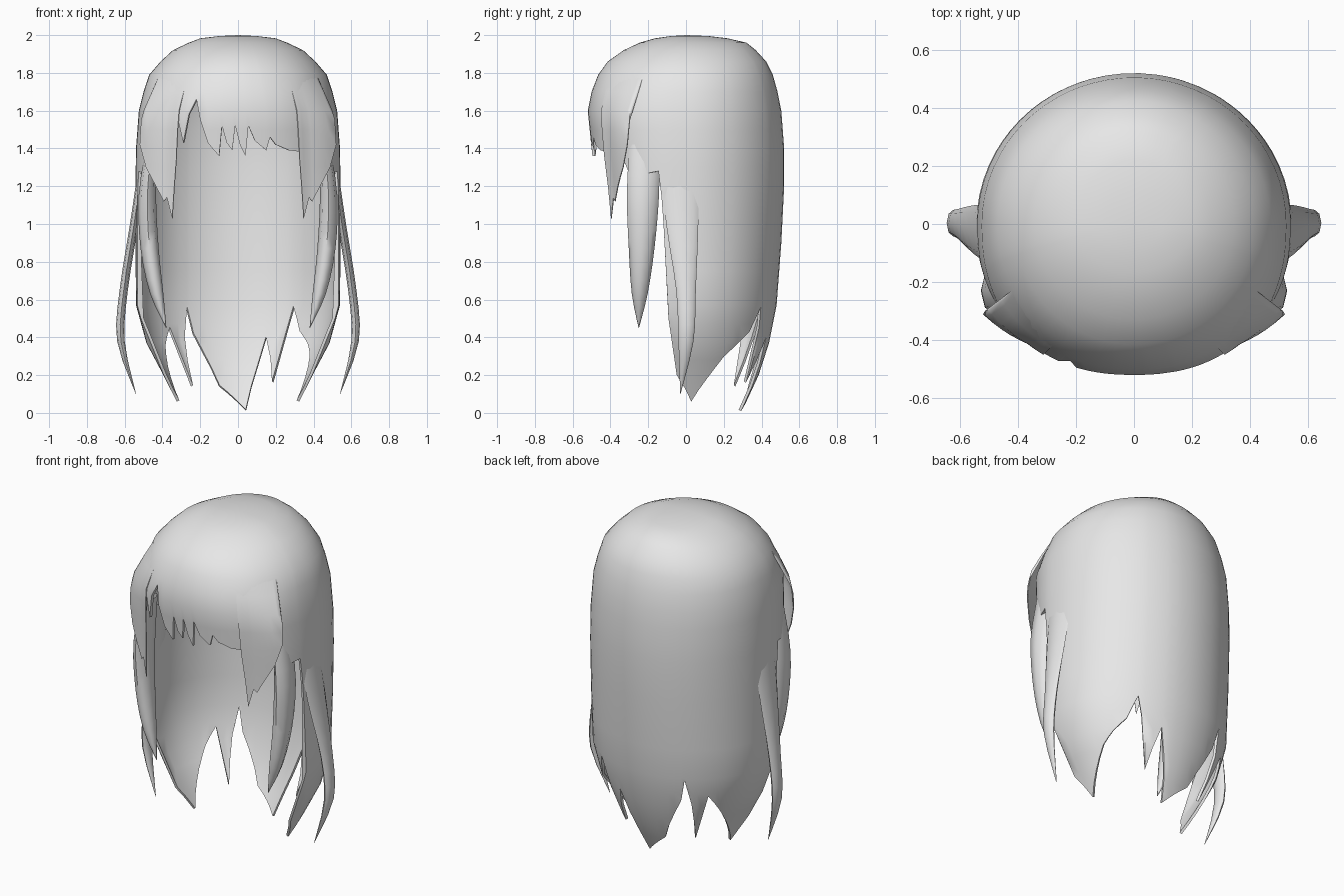
import bpy, bmesh, math
from mathutils import Vector

if "Cube" in bpy.data.objects:
    bpy.data.objects.remove(bpy.data.objects["Cube"])

grey = bpy.data.materials.new("hair grey")
grey.diffuse_color = (0.8, 0.8, 0.8, 1)
grey.use_nodes = True
grey.node_tree.nodes["Principled BSDF"].inputs["Base Color"].default_value = grey.diffuse_color

# Head profile: height, half width, front depth, back depth
PROFILE = [
    (2.0, 0, 0, 0), (1.995, .1, .08, .12), (1.983, .2, .165, .22), (1.96, .26, .245, .32),
    (1.92, .345, .33, .37), (1.86, .41, .415, .425), (1.79, .47, .465, .46), (1.7, .5, .5, .485),
    (1.6, .525, .52, .505), (1.4, .54, .5, .52), (1.2, .543, .48, .52), (.9, .543, .46, .505),
    (.57, .54, .44, .48), (.37, .485, .4, .44), (.2, .395, .35, .385), (.06, .325, .3, .32),
    (0, .3, .28, .29)]
LEVELS = sorted({p[0] for p in PROFILE} | {1.5, 1.3, 1.05, .75, .47, .28, .12}, reverse=True)


def lerp(table, v):
    """Linear lookup in a table sorted by its first column."""
    for a, b in zip(table, table[1:]):
        if min(a[0], b[0]) <= v <= max(a[0], b[0]):
            t = (v - a[0]) / (b[0] - a[0])
            return [m + (n - m) * t for m, n in zip(a[1:], b[1:])]
    return list(table[-1][1:])


def power(z):
    """The front is squarer at the fringe and round at the crown."""
    return .87 + .13 * min(1, max(0, (z - 1.6) / .3))


def at(deg, z, k=1):
    """Point on the head; 0 degrees is the front, 90 the right side."""
    w, f, b = lerp(PROFILE, z)
    s, c = math.sin(math.radians(deg)), math.cos(math.radians(deg))
    p = power(z) if c > 0 else 1
    x = w * math.copysign(abs(s) ** p, s)
    y = -f * c ** p if c > 0 else -b * c
    return Vector((x * k, y * k, z))


def front(x, z):
    """Turn a front position into an angle and height."""
    w = lerp(PROFILE, z)[0]
    a = math.degrees(math.asin(min(1, abs(x) / w) ** (1 / power(z))))
    return (math.copysign(a, x), z)


def finish(name, bm, thick=0):
    bmesh.ops.remove_doubles(bm, verts=bm.verts, dist=.0002)
    bmesh.ops.recalc_face_normals(bm, faces=bm.faces)
    if thick and sum(f.normal.dot(f.calc_center_median() - Vector((0, 0, 1))) for f in bm.faces) < 0:
        bmesh.ops.reverse_faces(bm, faces=bm.faces)
    me = bpy.data.meshes.new(name)
    bm.to_mesh(me)
    bm.free()
    me.materials.append(grey)
    ob = bpy.data.objects.new(name, me)
    bpy.context.collection.objects.link(ob)
    bpy.context.view_layer.objects.active = ob
    ob.select_set(True)
    bpy.ops.object.shade_smooth_by_angle(angle=math.radians(60))
    ob.select_set(False)
    if thick:
        mod = ob.modifiers.new("thickness", 'SOLIDIFY')
        mod.thickness = thick
        mod.offset = -1
        split = ob.modifiers.new("crisp rim", 'EDGE_SPLIT')
        split.split_angle = math.radians(45)
    return ob


def sheet(name, hem, top=2.0, scale=lambda d, z: 1, thick=.015):
    """Hair sheet hanging from the top height down to a jagged hem."""
    cols = []
    for (a, za), (b, zb) in zip(hem, hem[1:]):
        n = max(1, math.ceil(abs(b - a) / 6))
        cols += [(a + (b - a) * i / n, za + (zb - za) * i / n) for i in range(n)]
    cols.append(hem[-1])
    rows = [top] + [z for z in LEVELS if z < top]
    bm = bmesh.new()
    grid = []
    for d, h in cols:
        zs = [max(z, h) for z in rows]
        grid.append([bm.verts.new(at(d, z, scale(d, z))) for z in zs])
    for a, b in zip(grid, grid[1:]):
        for i in range(len(rows) - 1):
            quad, seen = [], set()
            for v in (a[i], a[i + 1], b[i + 1], b[i]):
                key = tuple(round(c, 4) for c in v.co)
                if key not in seen:
                    seen.add(key)
                    quad.append(v)
            if len(quad) > 2:
                bm.faces.new(quad)
    bmesh.ops.delete(bm, geom=[v for v in bm.verts if not v.link_faces], context='VERTS')
    return finish(name, bm, thick)


def lock(name, path, side, n=8):
    """Tapered strand; path rows are x, y, z, half width in x, half width in y."""
    bm = bmesh.new()
    rings = []
    steps = 12
    for i in range(steps + 1):
        u = i / steps * (len(path) - 1)
        j = min(int(u), len(path) - 2)
        p = [path[max(j - 1, 0)], path[j], path[j + 1], path[min(j + 2, len(path) - 1)]]
        t = u - j
        x, y, z, rx, ry = [
            .5 * (2 * b + (c - a) * t + (2 * a - 5 * b + 4 * c - d) * t * t
                  + (3 * b - a - 3 * c + d) * t ** 3) for a, b, c, d in zip(*p)]
        rings.append([bm.verts.new((side * (x + rx * math.cos(k * math.tau / n)),
                                    y + ry * math.sin(k * math.tau / n), z)) for k in range(n)])
    for a, b in zip(rings, rings[1:]):
        for k in range(n):
            bm.faces.new((a[k], a[(k + 1) % n], b[(k + 1) % n], b[k]))
    return finish(name, bm)


# Main shell: fringe teeth at the front, long pointed panels at sides and back
fringe = [front(x, z) for x, z in [
    (-.43, 1.35), (-.36, 1.42), (-.32, 1.56), (-.29, 1.43), (-.26, 1.58), (-.22, 1.66),
    (-.2, 1.55), (-.16, 1.43), (-.10, 1.36), (-.085, 1.52), (-.06, 1.43), (-.03, 1.39),
    (-.015, 1.52), (.01, 1.42), (.04, 1.36), (.055, 1.52), (.09, 1.44), (.15, 1.39), (.17, 1.46),
    (.2, 1.42), (.27, 1.39), (.35, 1.38), (.43, 1.35)]]
side_panel = [(56, 1.25), (75.5, 1.28), (77, 1.15), (78, 1.0), (80, .5), (84, .2), (95, .06)]
right_back = [(119, .3), (138, .43), (146, .56), (148, .45), (150, .16), (162, .4), (165, .26), (172, .01)]
left_back = [(196, .14), (209, .42), (211, .56), (216, .4), (223, .14), (227, .45), (241, .3)]
left_panel = [(360 - a, z) for a, z in reversed(side_panel)]
hem = fringe + side_panel + right_back + left_back + left_panel
hem.append((fringe[0][0] + 360, fringe[0][1]))
sheet("hair_shell", hem)


# Side bangs grow out of the shell and flare outward at their outer edge
def flare(d, z):
    drop = min(1, max(0, (1.79 - z) / .3))
    return .993 + drop * (.026 + .1 * max(0, (abs(d) - 40) / 22))


bang = [(33, 1.37), (34.5, 1.2), (36, 1.03), (40, 1.14), (42, 1.12), (47, 1.2), (54, 1.3), (59, 1.42),
        (61, 1.55), (62, 1.76)]
sheet("right_bang", bang, 1.78, flare, .005)
sheet("left_bang", [(-a, z) for a, z in reversed(bang)], 1.78, flare, .005)

# Paired strands in front of and beside the ears
for word, s in (("right", 1), ("left", -1)):
    lock(word + "_front_lock", [
        (.455, -.22, 1.42, .03, .08), (.48, -.228, 1.15, .046, .085), (.468, -.235, .87, .048, .068),
        (.43, -.245, .63, .035, .042), (.38, -.25, .45, .001, .001)], s)
    lock(word + "_outer_lock", [
        (.505, -.035, 1.32, .02, .1), (.55, -.02, 1.0, .022, .085), (.605, 0, .65, .022, .052),
        (.62, 0, .38, .02, .04), (.54, -.03, .1, .001, .001)], s)
